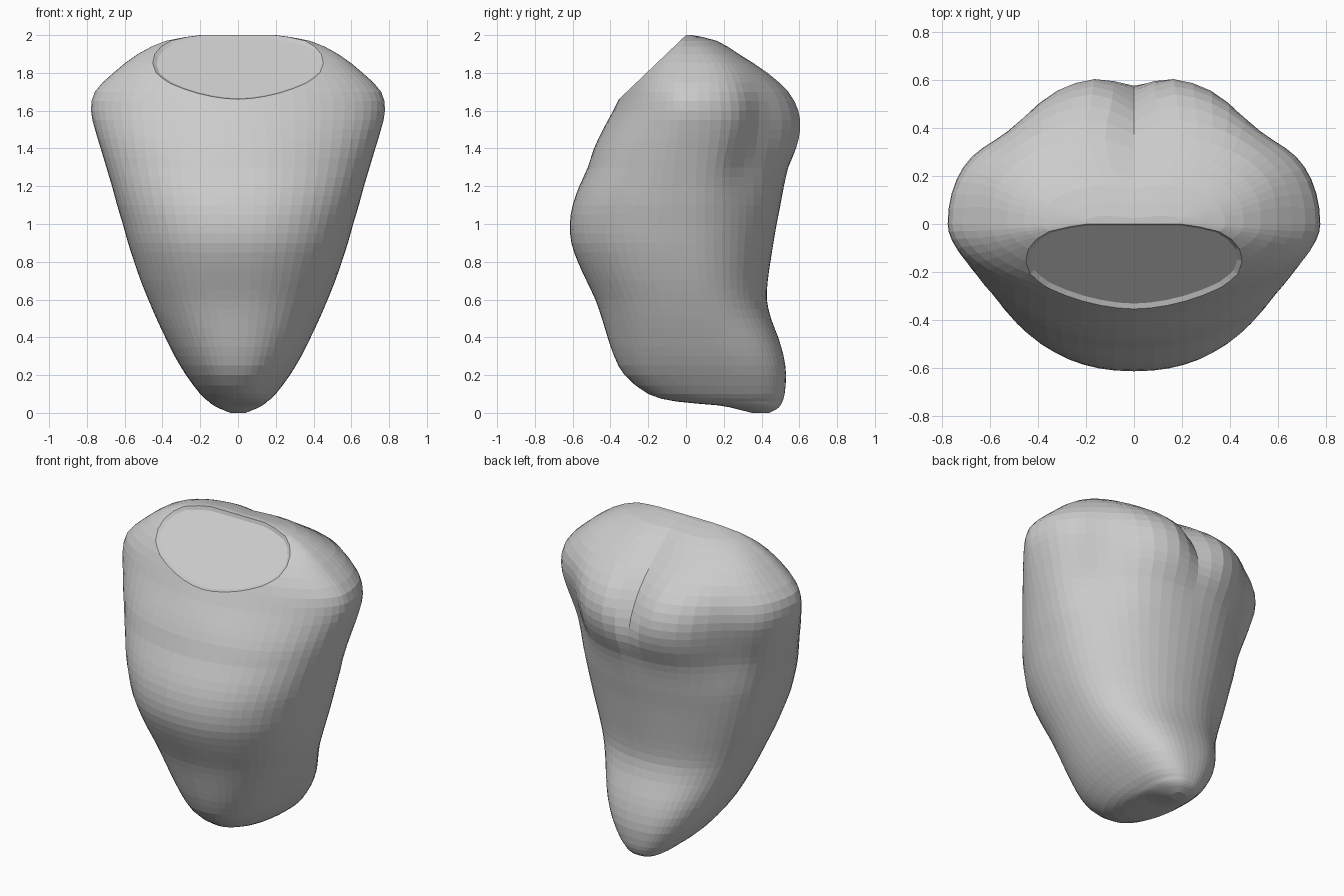
import bpy, bmesh, math
from mathutils import Vector

cube = bpy.data.objects.get("Cube")
if cube:
    bpy.data.objects.remove(cube)

SEGMENTS, STEPS = 60, 2

# Profile rows: height, half width, front y, widest y, back y
PROFILE = [
    (0.0, .04, .35, .40, .44), (.02, .09, .27, .38, .48), (.04, .13, .17, .33, .5),
    (.06, .155, -.05, .28, .51), (.1, .2, -.2, .24, .522), (.2, .275, -.325, .18, .53),
    (.3, .335, -.38, .13, .517), (.4, .385, -.415, .09, .488), (.5, .432, -.445, .06, .45),
    (.6, .475, -.48, .04, .428), (.7, .515, -.527, .02, .433), (.8, .55, -.573, .01, .447),
    (.9, .582, -.607, 0, .463), (1.0, .61, -.615, 0, .48), (1.1, .64, -.6, 0, .5),
    (1.2, .667, -.565, 0, .52), (1.3, .697, -.52, 0, .548), (1.4, .727, -.487, 0, .595),
    (1.5, .757, -.44, 0, .62), (1.6, .778, -.385, 0, .61), (1.7, .758, -.335, 0, .555),
    (1.8, .66, -.278, 0, .44), (1.9, .53, -.18, 0, .285), (1.97, .38, -.08, 0, .17),
    (2.0, .2, -.02, .01, .04),
]


def bell(v, centre, width):
    return math.exp(-((v - centre) / width) ** 2)


def smooth_rows(rows):
    """Catmull-Rom interpolation between profile rows."""
    result = []
    for i in range(len(rows) - 1):
        a, b = rows[max(i - 1, 0)], rows[i]
        c, d = rows[i + 1], rows[min(i + 2, len(rows) - 1)]
        for s in range(STEPS):
            t = s / STEPS
            result.append([
                q + t * (r - p) / 2 + t * t * (p - 2.5 * q + 2 * r - d_ / 2)
                + t ** 3 * (3 * (q - r) + d_ - p) / 2
                for p, q, r, d_ in zip(a, b, c, d)])
    result.append(list(rows[-1]))
    return result


def ring_point(row, k):
    z, width, front, middle, back = row
    t = math.tau * k / SEGMENTS
    x, s = math.cos(t), math.sin(t)
    # Rounder or squarer section by height, separately for front and back
    if s < 0:
        roundness = 2.2 - .35 * bell(z, 1.62, .25)
    else:
        roundness = 2.05 + .5 * bell(z, .2, .3) + .8 * bell(z, 1.88, .12)
    x = math.copysign(abs(x) ** (2 / roundness), x) * width
    s = math.copysign(abs(s) ** (2 / roundness), s)
    if s < 0:
        return Vector((x, middle + s * (middle - front), z))
    # Two back lobes: a central groove and a pinch at each outer side
    groove = .085 * bell(z, 1.68, .24) * bell(x, 0, .09)
    pinch = .125 * bell(z, 1.44, .31) * bell(abs(x), .56, .16)
    return Vector((x, middle + s * (back - middle - groove - pinch), z))


# Body lofted through the rings
bm = bmesh.new()
rings = [[bm.verts.new(ring_point(row, k)) for k in range(SEGMENTS)]
         for row in smooth_rows(PROFILE)]
for low, high in zip(rings, rings[1:]):
    for k in range(SEGMENTS):
        n = (k + 1) % SEGMENTS
        bm.faces.new((low[k], low[n], high[n], high[k]))
bm.faces.new(rings[0][::-1])
bm.faces.new(rings[-1])

# Sloping flat cut on the upper front, with a slightly sunken floor
normal = Vector((0, -.33, .345)).normalized()
bmesh.ops.bisect_plane(bm, geom=bm.verts[:] + bm.edges[:] + bm.faces[:],
                       plane_co=(0, -.345, 1.67), plane_no=normal, clear_outer=True)
rim = [e for e in bm.edges if e.is_boundary]
caps = bmesh.ops.holes_fill(bm, edges=rim, sides=0)["faces"]
bmesh.ops.recalc_face_normals(bm, faces=bm.faces[:])
bmesh.ops.inset_region(bm, faces=caps, thickness=.02, depth=-.012)

mesh = bpy.data.meshes.new("body")
bm.to_mesh(mesh)
bm.free()
body = bpy.data.objects.new("body", mesh)
bpy.context.collection.objects.link(body)

# Plain grey material
grey = bpy.data.materials.new("plain grey")
grey.use_nodes = True
colour = (.6, .6, .6, 1)
grey.diffuse_color = colour
grey.node_tree.nodes["Principled BSDF"].inputs["Base Color"].default_value = colour
mesh.materials.append(grey)
